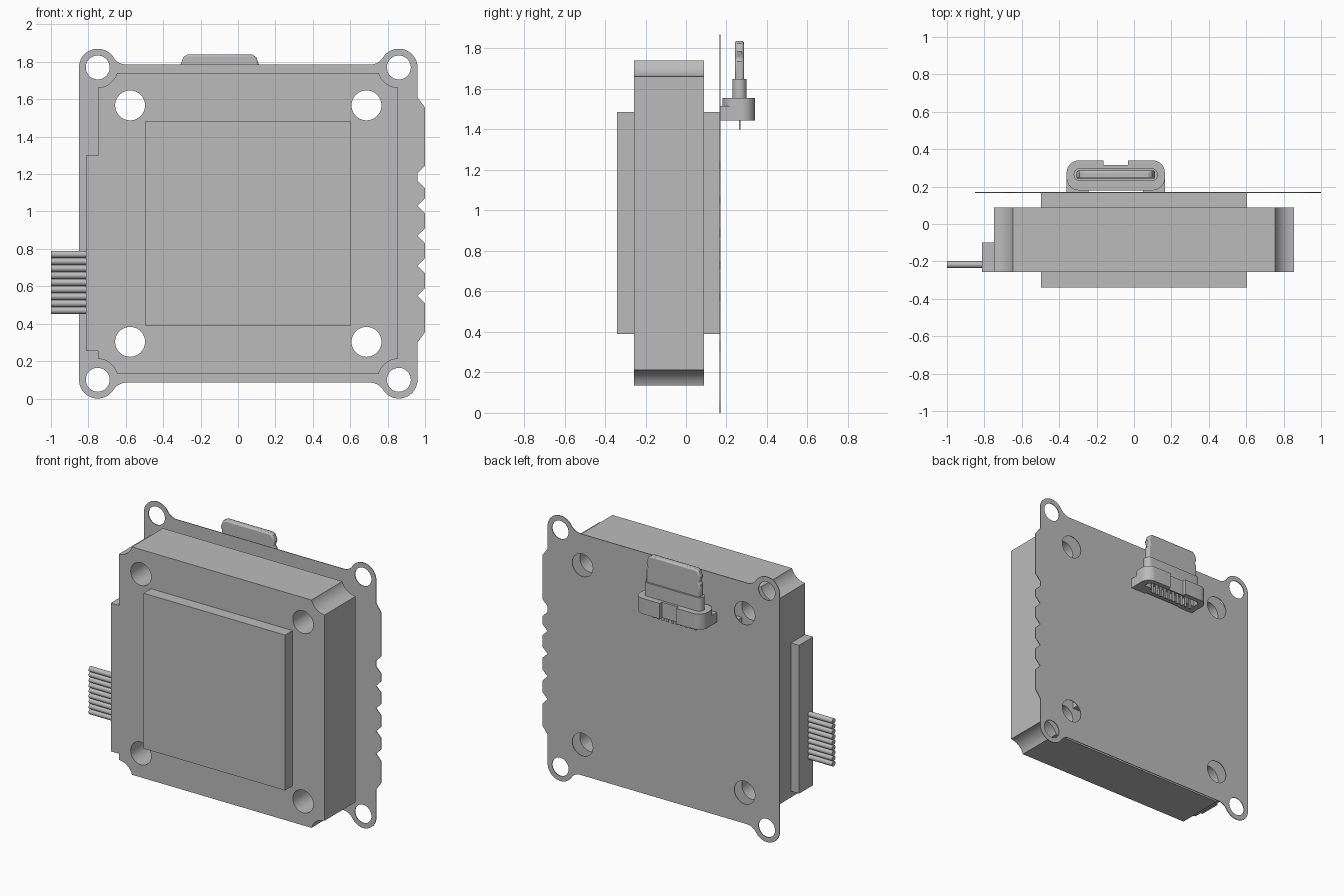
import bpy, bmesh
from math import sin, cos, radians
from mathutils import Matrix

if "Cube" in bpy.data.objects:
    bpy.data.objects.remove(bpy.data.objects["Cube"], do_unlink=True)

grey = bpy.data.materials.new("light grey")
grey.use_nodes = True
grey.diffuse_color = (0.5, 0.5, 0.5, 1)
grey.node_tree.nodes["Principled BSDF"].inputs["Base Color"].default_value = (0.5, 0.5, 0.5, 1)

CX, CZ = 0.055, 0.935            # centre of the square parts
LOBE_X, LOBE_Z = 0.805, 0.835    # corner lobe offsets from the centre
MOUNT = 0.632                    # mounting hole offset
PX = -0.0975                     # plug centre line


def add(name, bm):
    bmesh.ops.remove_doubles(bm, verts=bm.verts, dist=0.0002)
    bmesh.ops.recalc_face_normals(bm, faces=bm.faces)
    mesh = bpy.data.meshes.new(name)
    bm.to_mesh(mesh)
    bm.free()
    mesh.materials.append(grey)
    obj = bpy.data.objects.new(name, mesh)
    bpy.context.collection.objects.link(obj)
    bpy.ops.object.select_all(action='DESELECT')
    obj.select_set(True)
    bpy.context.view_layer.objects.active = obj
    bpy.ops.object.shade_smooth_by_angle(angle=radians(30))
    return obj


def box(name, x, y, z):
    bm = bmesh.new()
    size = [b - a for a, b in (x, y, z)]
    mid = [(a + b) / 2 for a, b in (x, y, z)]
    bmesh.ops.create_cube(bm, size=1, matrix=Matrix.Translation(mid) @ Matrix.Diagonal((*size, 1)))
    return add(name, bm)


def extrude(name, loops, lo, hi, upright=True):
    """Fill an outline with holes and extrude it along y (upright) or z."""
    curve = bpy.data.curves.new(name + "_profile", 'CURVE')
    curve.dimensions = '2D'
    curve.fill_mode = 'BOTH'
    curve.extrude = (hi - lo) / 2
    for loop in loops:
        spline = curve.splines.new('POLY')
        spline.points.add(len(loop) - 1)
        for p, (u, v) in zip(spline.points, loop):
            p.co = (u, v, 0, 1)
        spline.use_cyclic_u = True
    helper = bpy.data.objects.new(name + "_profile", curve)
    bpy.context.collection.objects.link(helper)
    graph = bpy.context.evaluated_depsgraph_get()
    mesh = bpy.data.meshes.new_from_object(helper.evaluated_get(graph))
    bm = bmesh.new()
    bm.from_mesh(mesh)
    bpy.data.objects.remove(helper, do_unlink=True)
    bpy.data.curves.remove(curve)
    bpy.data.meshes.remove(mesh)
    mid = (lo + hi) / 2
    if upright:
        bm.transform(Matrix.Translation((0, mid, 0)) @ Matrix.Rotation(radians(90), 4, 'X'))
    else:
        bm.transform(Matrix.Translation((0, 0, mid)))
    return add(name, bm)


def arc(cx, cy, r, start, end, n=12):
    angles = [radians(start + (end - start) * i / n) for i in range(n + 1)]
    return [(cx + r * cos(a), cy + r * sin(a)) for a in angles]


def circle(cx, cy, r, n=40):
    return arc(cx, cy, r, 0, 360, n)[:-1]


def four_corners(corner, cx, cz):
    """Repeat the upper +x corner round all four corners."""
    out = []
    for sx, sz in ((1, 1), (-1, 1), (-1, -1), (1, -1)):
        pts = corner if sx * sz > 0 else corner[::-1]
        out += [(cx + sx * x, cz + sz * z) for x, z in pts]
    return out


def rounded(cx, cy, hx, hy, r):
    return four_corners(arc(hx - r, hy - r, r, 0, 90, 8), cx, cy)


def hole_set(dx, dz, r):
    return [circle(CX + sx * dx, CZ + sz * dz, r) for sx in (-1, 1) for sz in (-1, 1)]


mount_holes = hole_set(MOUNT, MOUNT, 0.08)

# Thin board with lobed corners and a notched +x edge
lobe = arc(LOBE_X, LOBE_Z, 0.1, 0, 147.4, 24)
lobe += arc(LOBE_X - 0.155, LOBE_Z + 0.099, 0.084, -32.6, -90, 10)
notched_edge = [(0.96, 0.30), (1, 0.355), (1, 0.505)]
for z in (0.55, 0.71, 0.87, 1.03):
    if z > 0.6:
        notched_edge.append((1, z - 0.04))
    else:
        notched_edge.append((1, z - 0.042))
    notched_edge += [(0.96, z), (1, z + 0.04)]
notched_edge += [(1, 1.125), (0.96, 1.165), (0.96, 1.205), (1, 1.245), (1, 1.555), (0.96, 1.61)]
extrude("circuit_board", [notched_edge + four_corners(lobe, CX, CZ)]
        + mount_holes + hole_set(LOBE_X, LOBE_Z, 0.064), 0.166, 0.171)

# Thick housing with scooped corners and through holes
scoop = arc(LOBE_X, LOBE_Z, 0.11, 269, 197, 14)
scoop[0] = (0.8025, scoop[0][1])
extrude("housing", [four_corners(scoop, CX - 0.002, CZ + 0.002)] + mount_holes, -0.257, 0.088)

# Core block standing proud of the housing on both sides
box("core_block", (-0.498, 0.605), (-0.34, 0.167), (0.39, 1.485))

# Side socket and its ribbon cable
box("side_socket", (-0.812, -0.74), (-0.257, -0.1), (0.255, 1.30))
bm = bmesh.new()
for i in range(9):
    at = Matrix.Translation((-0.9, -0.217, 0.471 + i * 0.0375)) @ Matrix.Rotation(radians(90), 4, 'Y')
    bmesh.ops.create_cone(bm, cap_ends=True, segments=16, radius1=0.0187, radius2=0.0187,
                          depth=0.2, matrix=at)
add("ribbon_cable", bm)

# Plug base: solid top over a hollow skirt, with a slot at the back
base = rounded(PX, 0.26, 0.2625, 0.08, 0.065)
slot = [(PX + 0.065, 0.34), (PX + 0.065, 0.315), (PX - 0.065, 0.315), (PX - 0.065, 0.34)]
base = base[:9] + slot + base[9:]
extrude("plug_base", [base], 1.495, 1.555, upright=False)
extrude("plug_skirt", [base, rounded(PX, 0.26, 0.215, 0.045, 0.03)], 1.445, 1.496, upright=False)

# Feet joining the plug to the board
for side, x in (("right", -0.302), ("left", 0.107)):
    box("plug_foot_" + side, (x - 0.058, x + 0.058), (0.169, 0.25), (1.445, 1.515))

# Contact pins under the plug
for i in range(10):
    x = PX - 0.162 + i * 0.036
    box("contact_pin_%d" % (i + 1), (x - 0.009, x + 0.009), (0.262, 0.27), (1.40, 1.5))

# Plug neck and tapered blade
extrude("plug_neck", [rounded(PX, 0.264, 0.225, 0.034, 0.033)], 1.554, 1.65, upright=False)
half = [(0.21, 1.64), (0.21, 1.735), (0.198, 1.75), (0.21, 1.785), (0.195, 1.825), (0.175, 1.838)]
blade = [(PX + x, z) for x, z in half] + [(PX - x, z) for x, z in half[::-1]]
blade_obj = extrude("plug_blade", [blade], 0.242, 0.286)
bevel = blade_obj.modifiers.new("soft_edges", 'BEVEL')
bevel.width = 0.01
bevel.segments = 2
bevel.angle_limit = radians(50)
